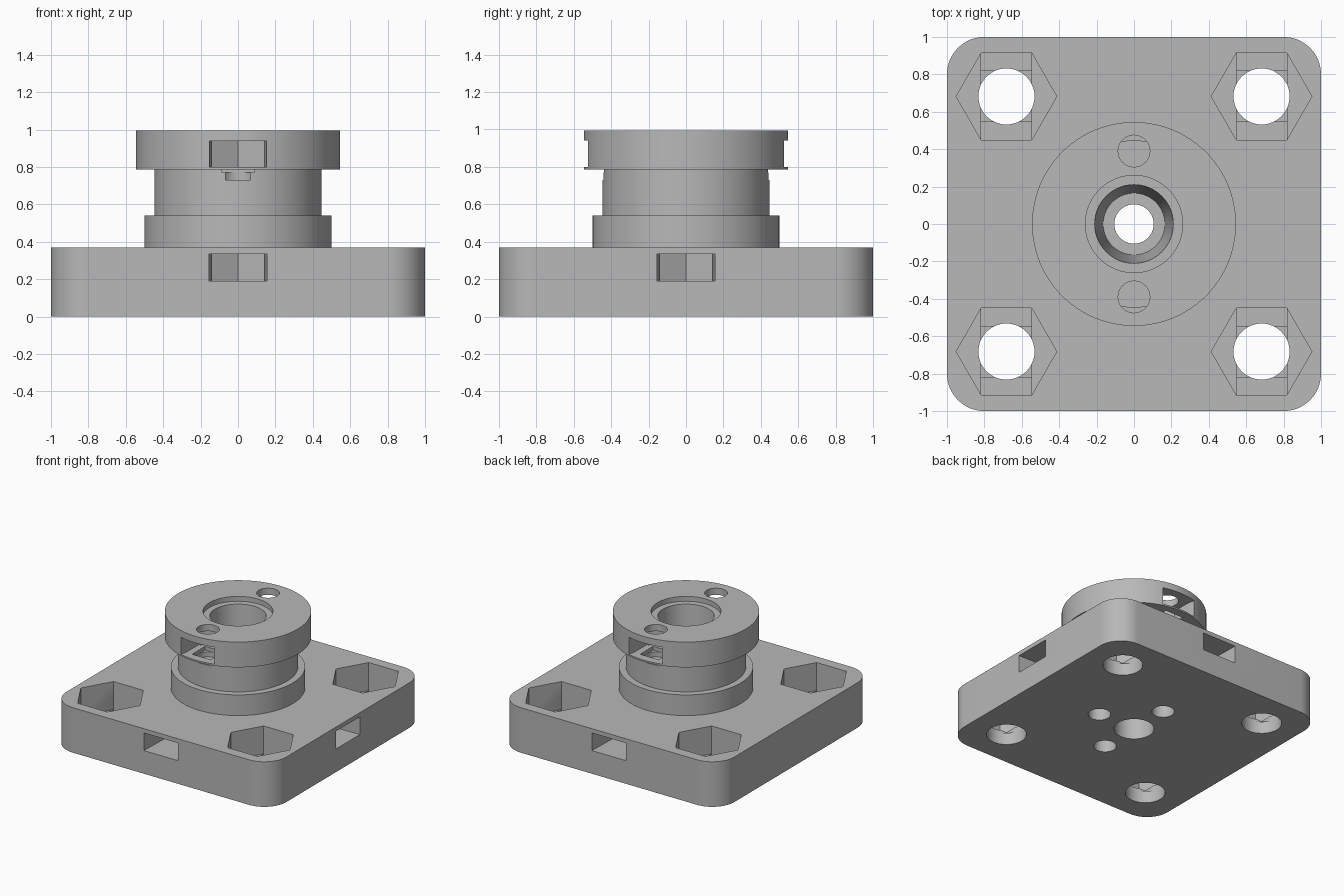
import bpy
import bmesh
import math
from mathutils import Matrix

cube = bpy.data.objects.get("Cube")
if cube:
    bpy.data.objects.remove(cube, do_unlink=True)

grey = bpy.data.materials.new("plain_grey")
grey.use_nodes = True
colour = (0.48, 0.48, 0.48, 1)
grey.diffuse_color = colour
grey.node_tree.nodes["Principled BSDF"].inputs["Base Color"].default_value = colour


def make_object(name, bm):
    bmesh.ops.recalc_face_normals(bm, faces=bm.faces)
    mesh = bpy.data.meshes.new(name)
    bm.to_mesh(mesh)
    bm.free()
    mesh.materials.append(grey)
    obj = bpy.data.objects.new(name, mesh)
    bpy.context.collection.objects.link(obj)
    return obj


def prism(name, outline, z0, z1, angle=0):
    """Extrude an xy outline from z0 to z1, turned about z."""
    bm = bmesh.new()
    face = bm.faces.new([bm.verts.new((x, y, z0)) for x, y in outline])
    new = bmesh.ops.extrude_face_region(bm, geom=[face])["geom"]
    verts = [v for v in new if isinstance(v, bmesh.types.BMVert)]
    bmesh.ops.translate(bm, verts=verts, vec=(0, 0, z1 - z0))
    bm.transform(Matrix.Rotation(angle, 4, "Z"))
    return make_object(name, bm)


def lathe(name, profile, steps=96):
    """Spin a radius/height profile that starts and ends on the axis."""
    bm = bmesh.new()
    rings = []
    for r, z in profile:
        rings.append([bm.verts.new((r * math.cos(math.tau * i / steps),
                                    r * math.sin(math.tau * i / steps), z))
                      for i in range(steps)])
    for a, b in zip(rings, rings[1:]):
        for i in range(steps):
            j = (i + 1) % steps
            bm.faces.new((a[i], a[j], b[j], b[i]))
    bm.faces.new(rings[0])
    bm.faces.new(rings[-1])
    return make_object(name, bm)


def circle(x, y, r, n=48):
    return [(x + r * math.cos(math.tau * i / n), y + r * math.sin(math.tau * i / n))
            for i in range(n)]


def rect(x, y, hx, hy):
    return [(x - hx, y - hy), (x + hx, y - hy), (x + hx, y + hy), (x - hx, y + hy)]


def combine(target, tool, operation="DIFFERENCE"):
    mod = target.modifiers.new("combine", "BOOLEAN")
    mod.operation = operation
    mod.solver = "EXACT"
    mod.object = tool
    bpy.context.view_layer.objects.active = target
    bpy.ops.object.modifier_apply(modifier=mod.name)
    bpy.data.objects.remove(tool, do_unlink=True)


def nut_slot(centre, outer):
    """Pointed radial pocket that flares toward the outside."""
    return [(centre - 0.16, 0), (centre - 0.08, -0.14), (centre + 0.08, -0.14),
            (outer, -0.155), (outer + 0.1, -0.155), (outer + 0.1, 0.155),
            (outer, 0.155), (centre + 0.08, 0.14), (centre - 0.08, 0.14)]


# Square mounting plate with rounded corners
R = 0.2
outline = []
for k, (sx, sy) in enumerate([(1, 1), (-1, 1), (-1, -1), (1, -1)]):
    for i in range(17):
        a = math.pi / 2 * (k + i / 16)
        outline.append((sx * (1 - R) + R * math.cos(a), sy * (1 - R) + R * math.sin(a)))
hub = prism("flanged_hub", outline, 0, 0.37)

# Collar, neck and head
combine(hub, lathe("spool", [(0.5, 0.2), (0.5, 0.54), (0.447, 0.54), (0.447, 0.787),
                             (0.545, 0.787), (0.545, 0.995)]), "UNION")

# Stepped bore through the middle
combine(hub, lathe("bore", [(0.15, -0.1), (0.15, 0.19), (0.105, 0.19), (0.105, 0.3),
                            (0.165, 0.3), (0.21, 0.955), (0.26, 0.955), (0.26, 1.1)]))

# Corner bolt holes with hexagonal pockets and stepped floors
for sx in (-1, 1):
    for sy in (-1, 1):
        x, y = sx * 0.682, sy * 0.682
        combine(hub, prism("hex_pocket", circle(x, y, 0.269, 6), 0.14, 0.5))
        combine(hub, prism("floor_step", rect(x, y, 0.135, 0.2325), 0.12, 0.25))
        combine(hub, prism("floor_square", rect(x, y, 0.135, 0.135), 0.1, 0.25))
        combine(hub, prism("bolt_hole", circle(x, y, 0.15), -0.1, 0.5))

# Nut slots in the plate sides, with screw holes from below
for k in range(4):
    turn = k * math.pi / 2
    combine(hub, prism("plate_nut_slot", nut_slot(0.34, 1), 0.19, 0.335, turn))
    combine(hub, prism("screw_hole", circle(0.34, 0, 0.085, 32), -0.1, 0.25, turn))

# Nut slots in the head, with screw holes from above
for turn in (math.pi / 2, -math.pi / 2):
    combine(hub, prism("head_nut_slot", nut_slot(0.39, 0.53), 0.8, 0.94, turn))
    combine(hub, prism("head_step", rect(0.39, 0, 0.085, 0.085), 0.77, 0.85, turn))
    combine(hub, prism("head_hole", circle(0.39, 0, 0.085, 32), 0.73, 1.1, turn))

# Smooth round walls, keep edges crisp
bpy.ops.object.select_all(action="DESELECT")
hub.select_set(True)
bpy.context.view_layer.objects.active = hub
bpy.ops.object.shade_smooth_by_angle(angle=math.radians(30))
